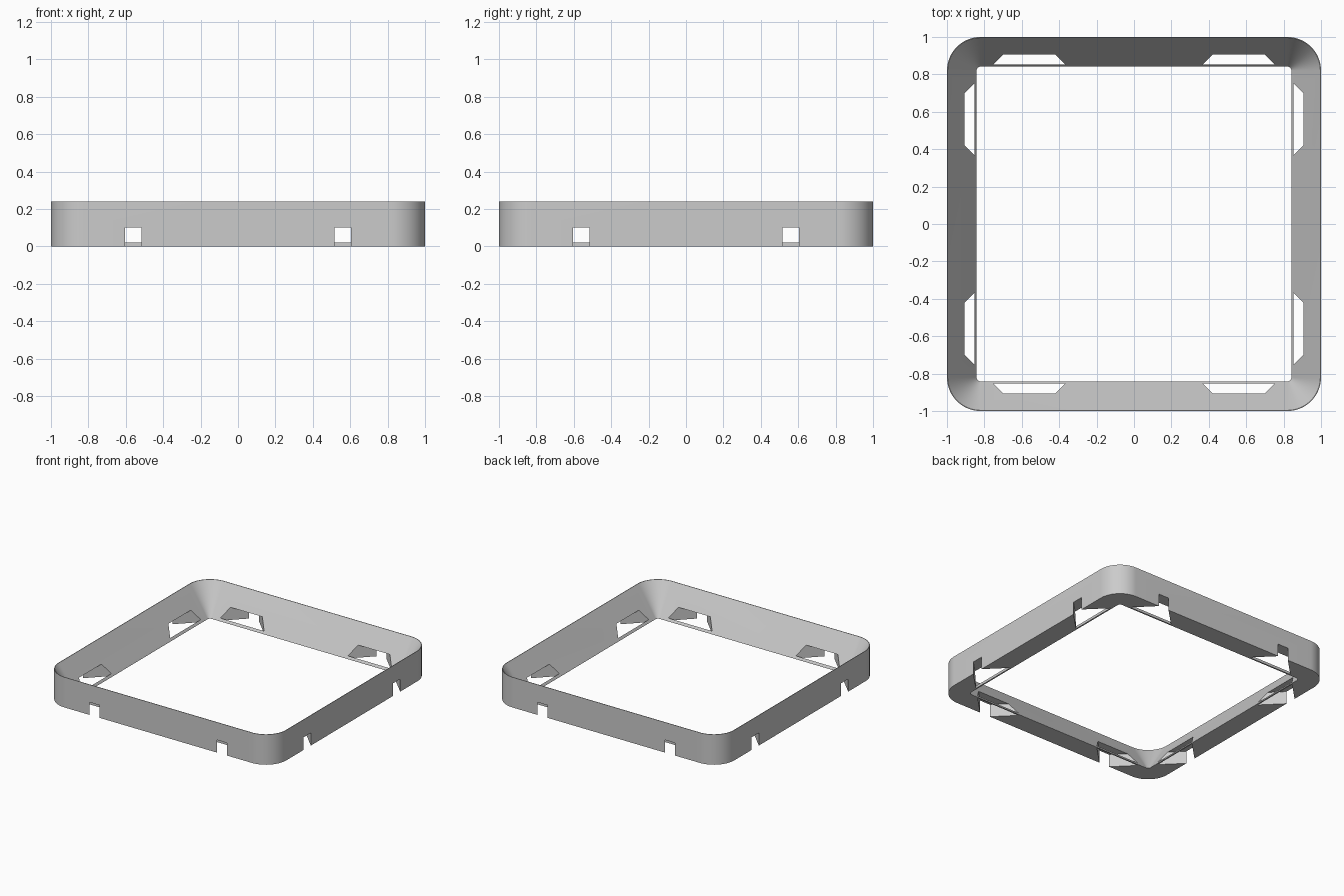
import bpy, bmesh, math
from mathutils import Matrix, Vector

cube = bpy.data.objects.get("Cube")
if cube:
    bpy.data.objects.remove(cube, do_unlink=True)

HEIGHT = 0.24
CORNER = 0.82       # centre of each rounded corner
SEGMENTS = 20       # steps per rounded corner


def make_object(name, bm):
    bmesh.ops.recalc_face_normals(bm, faces=bm.faces)
    mesh = bpy.data.meshes.new(name)
    bm.to_mesh(mesh)
    bm.free()
    obj = bpy.data.objects.new(name, mesh)
    bpy.context.collection.objects.link(obj)
    return obj


def rounded_loop(bm, half, z):
    """Rounded square ring of vertices reaching out to half."""
    radius = half - CORNER
    verts = []
    for quarter in range(4):
        mid = math.pi / 4 + quarter * math.pi / 2
        cx, cy = (math.copysign(CORNER, f(mid)) for f in (math.cos, math.sin))
        for i in range(SEGMENTS + 1):
            a = (quarter + i / SEGMENTS) * math.pi / 2
            verts.append(bm.verts.new((cx + radius * math.cos(a),
                                       cy + radius * math.sin(a), z)))
    return verts


# Frame: upright outer wall, inside sloping down to a thin lip
bm = bmesh.new()
section = [(1, 0), (1, HEIGHT), (0.996, HEIGHT), (0.842, 0.003), (0.842, 0)]
loops = [rounded_loop(bm, half, z) for half, z in section]
for a, b in zip(loops, loops[1:] + loops[:1]):
    for i in range(len(a)):
        j = (i + 1) % len(a)
        bm.faces.new((a[i], a[j], b[j], b[i]))
frame = make_object("bezel_frame", bm)

# Notch cutter: narrow at the outer wall, flaring inward, two per side
bm = bmesh.new()
half_plan = [(0.192, 0.853), (0.045, 1.0), (0.045, 1.1)]
plan = half_plan + [(-x, y) for x, y in reversed(half_plan)]
for side in range(4):
    turn = Matrix.Rotation(side * math.pi / 2, 3, 'Z')
    for centre in (-0.56, 0.56):
        verts = [bm.verts.new(turn @ Vector((x + centre, y, -0.1))) for x, y in plan]
        face = bm.faces.new(verts)
        top = bmesh.ops.extrude_face_region(bm, geom=[face])["geom"]
        bmesh.ops.translate(bm, vec=(0, 0, 0.2),
                            verts=[v for v in top if isinstance(v, bmesh.types.BMVert)])
cutter = make_object("notch_cutter", bm)
cutter.hide_render = True

# Cut the notches
bpy.ops.object.select_all(action='DESELECT')
frame.select_set(True)
bpy.context.view_layer.objects.active = frame
cut = frame.modifiers.new("notches", 'BOOLEAN')
cut.operation = 'DIFFERENCE'
cut.solver = 'EXACT'
cut.object = cutter
bpy.ops.object.modifier_apply(modifier=cut.name)
bpy.data.objects.remove(cutter, do_unlink=True)

# Plain grey finish
grey = bpy.data.materials.new("light grey")
grey.use_nodes = True
colour = (0.6, 0.6, 0.6, 1)
grey.diffuse_color = colour
grey.node_tree.nodes["Principled BSDF"].inputs["Base Color"].default_value = colour
frame.data.materials.clear()
frame.data.materials.append(grey)
bpy.ops.object.shade_smooth_by_angle(angle=math.radians(30))
